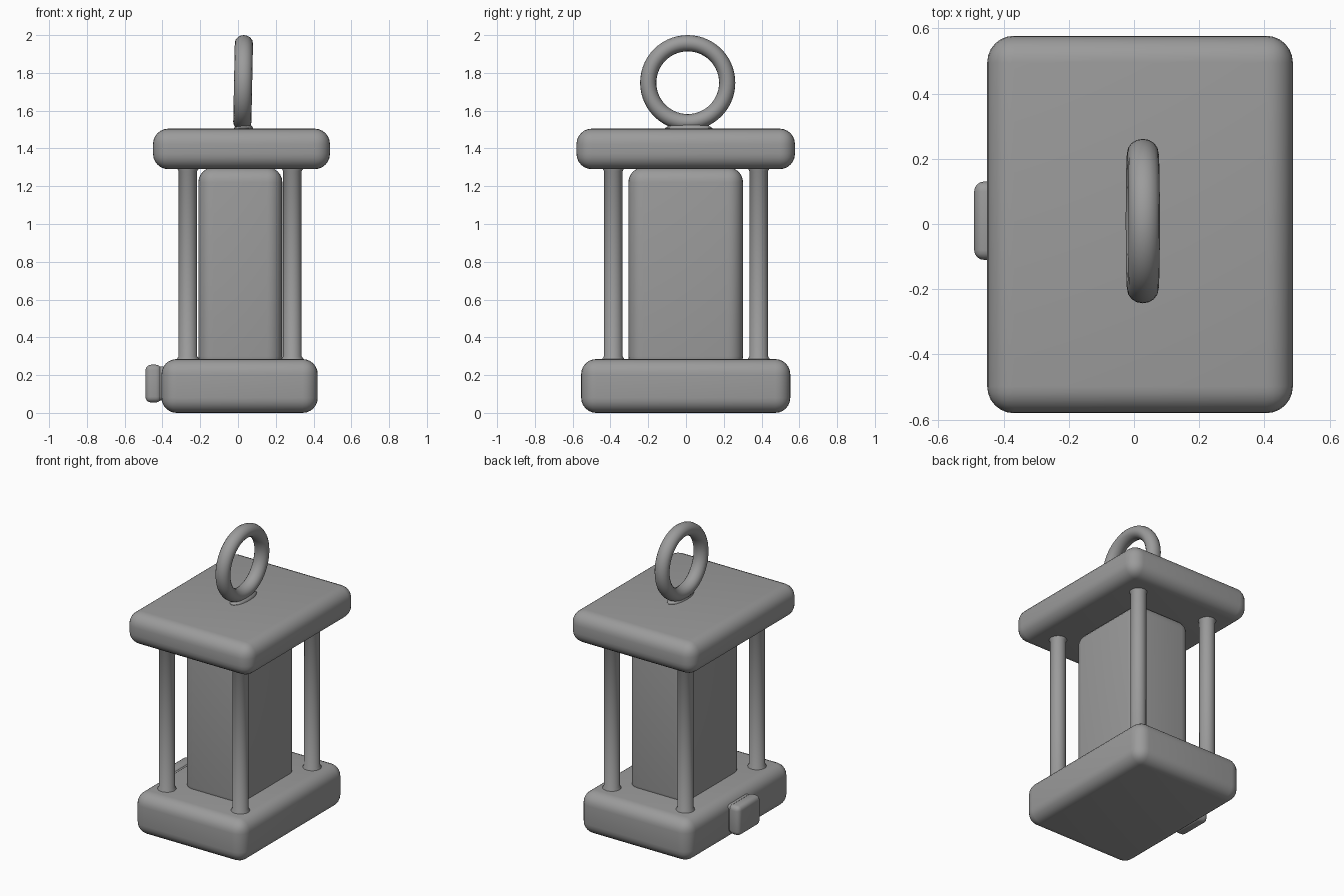
import bpy, bmesh
from math import cos, sin, pi

if "Cube" in bpy.data.objects:
    bpy.data.objects.remove(bpy.data.objects["Cube"])

# Dark grey finish shared by all parts
dark = bpy.data.materials.new("dark_grey")
dark.diffuse_color = (0.33, 0.33, 0.33, 1)
dark.use_nodes = True
dark.node_tree.nodes["Principled BSDF"].inputs["Base Color"].default_value = dark.diffuse_color


def finish(name, bm):
    bmesh.ops.recalc_face_normals(bm, faces=bm.faces[:])
    mesh = bpy.data.meshes.new(name)
    bm.to_mesh(mesh)
    bm.free()
    mesh.materials.append(dark)
    obj = bpy.data.objects.new(name, mesh)
    bpy.context.collection.objects.link(obj)
    bpy.ops.object.select_all(action='DESELECT')
    obj.select_set(True)
    bpy.context.view_layer.objects.active = obj
    bpy.ops.object.shade_smooth_by_angle(angle=0.7)
    return obj


def rounded_box(name, low, high, radius, segments=6):
    bm = bmesh.new()
    bmesh.ops.create_cube(bm, size=1)
    for v in bm.verts:
        for i in range(3):
            v.co[i] = high[i] if v.co[i] > 0 else low[i]
    bmesh.ops.bevel(bm, geom=bm.edges[:], offset=radius, segments=segments,
                    profile=0.5, affect='EDGES', clamp_overlap=True)
    return finish(name, bm)


def lathe(name, x, y, profile, sides=24, sx=1.0, sy=1.0):
    bm = bmesh.new()
    rings = [[bm.verts.new((x + sx * r * cos(2 * pi * i / sides),
                            y + sy * r * sin(2 * pi * i / sides), z))
              for i in range(sides)] for r, z in profile]
    for a, b in zip(rings, rings[1:]):
        for i in range(sides):
            j = (i + 1) % sides
            bm.faces.new((a[i], a[j], b[j], b[i]))
    bm.faces.new(rings[0])
    bm.faces.new(rings[-1])
    return finish(name, bm)


# Base, roof and lamp body
rounded_box("base", (-0.405, -0.555, 0), (0.422, 0.552, 0.285), 0.08)
rounded_box("roof", (-0.45, -0.58, 1.29), (0.487, 0.577, 1.505), 0.082)
rounded_box("lamp_body", (-0.21, -0.305, 0.22), (0.235, 0.302, 1.3), 0.08)

# Side knob with a narrower neck
rounded_box("knob", (-0.49, -0.11, 0.055), (-0.405, 0.13, 0.255), 0.03, 4)
rounded_box("knob_neck", (-0.44, -0.10, 0.065), (-0.36, 0.12, 0.245), 0.02, 3)

# Corner posts, flared slightly where they meet the slabs
post = [(0.058, 0.26), (0.058, 0.287), (0.049, 0.3),
        (0.049, 1.28), (0.057, 1.293), (0.057, 1.32)]
for side, x in (("left", -0.265), ("right", 0.288)):
    for end, y in (("front", -0.385), ("back", 0.385)):
        lathe(f"{end}_{side}_post", x, y, post)

# Hanging ring and the fillet at its foot
bpy.ops.mesh.primitive_torus_add(major_segments=56, minor_segments=16,
                                 major_radius=0.209, minor_radius=0.043,
                                 location=(0.027, 0.009, 1.748),
                                 rotation=(0, pi / 2 + 0.02, 0))
ring = bpy.context.object
ring.name = "hanging_ring"
ring.scale.z = 1.12
ring.data.materials.append(dark)
bpy.ops.object.shade_smooth_by_angle(angle=0.7)
lathe("ring_foot", 0.03, 0.015, [(1, 1.49), (1, 1.508), (0.85, 1.52), (0.6, 1.53)],
      sx=0.05, sy=0.125)
